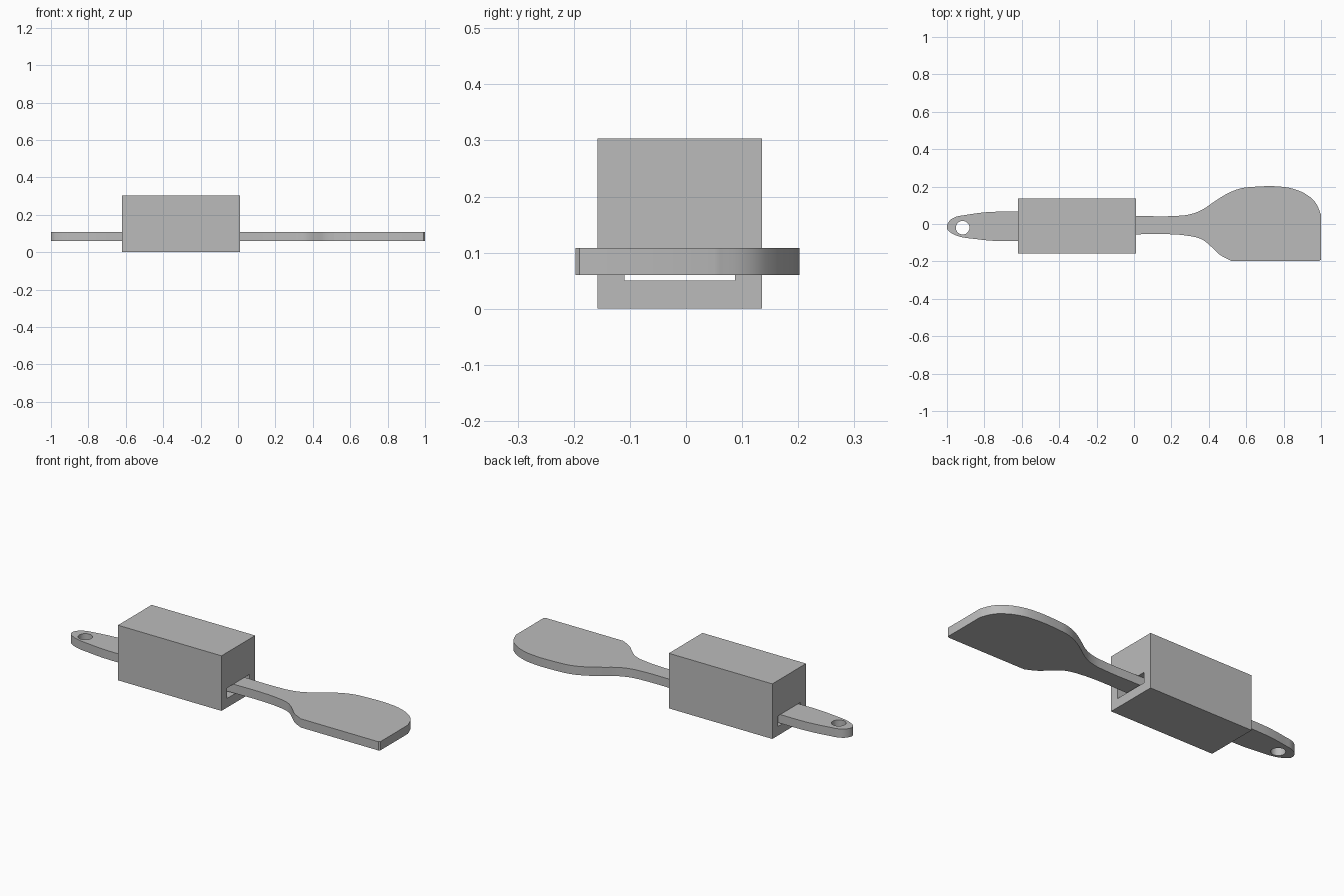
import bpy
import bmesh
import math

cube = bpy.data.objects.get("Cube")
if cube:
    bpy.data.objects.remove(cube, do_unlink=True)

grey = bpy.data.materials.new("plain grey")
grey.use_nodes = True
colour = (0.5, 0.5, 0.5, 1)
grey.diffuse_color = colour
grey.node_tree.nodes["Principled BSDF"].inputs["Base Color"].default_value = colour


def box(name, lo, hi):
    bm = bmesh.new()
    bmesh.ops.create_cube(bm, size=1)
    for v in bm.verts:
        v.co = [(a + b) / 2 + c * (b - a) for a, b, c in zip(lo, hi, v.co)]
    mesh = bpy.data.meshes.new(name)
    bm.to_mesh(mesh)
    bm.free()
    mesh.materials.append(grey)
    ob = bpy.data.objects.new(name, mesh)
    bpy.context.collection.objects.link(ob)
    return ob


def add_loop(curve, points, corners=()):
    """Closed smooth loop, with straight handles at the corner points."""
    spline = curve.splines.new('BEZIER')
    spline.bezier_points.add(len(points) - 1)
    spline.use_cyclic_u = True
    for bp, (x, y) in zip(spline.bezier_points, points):
        bp.co = (x, y, 0)
        kind = 'VECTOR' if (x, y) in corners else 'AUTO'
        bp.handle_left_type = bp.handle_right_type = kind


# Block with a slot running right through it
block = box("block", (-0.62, -0.158, 0), (0.01, 0.135, 0.303))
slot = box("slot_cutter", (-0.8, -0.11, 0.05), (0.2, 0.087, 0.1075))
slot.hide_render = True
slot.hide_set(True)
cut = block.modifiers.new("slot", 'BOOLEAN')
cut.operation = 'DIFFERENCE'
cut.solver = 'EXACT'
cut.object = slot

# Spatula: flat outline with a hanging hole, extruded
back_edge = [(-1, -0.02), (-0.99, 0.012), (-0.96, 0.035), (-0.9, 0.048),
             (-0.8, 0.062), (-0.72, 0.066), (-0.62, 0.066), (0.01, 0.043),
             (0.22, 0.043), (0.3, 0.052), (0.36, 0.074), (0.43, 0.12),
             (0.5, 0.163), (0.57, 0.19), (0.63, 0.198), (0.8, 0.198),
             (0.87, 0.182), (0.93, 0.152), (0.97, 0.115), (1, 0.05)]
front_edge = [(1, -0.19), (0.992, -0.197), (0.52, -0.197), (0.46, -0.165),
              (0.42, -0.128), (0.38, -0.093), (0.35, -0.077), (0.28, -0.062),
              (0.2, -0.055), (0.01, -0.055), (-0.62, -0.09), (-0.75, -0.09),
              (-0.85, -0.08), (-0.93, -0.068), (-0.97, -0.052), (-0.99, -0.038)]
corners = {(-0.62, 0.066), (0.01, 0.043), (1, 0.05), (1, -0.19),
           (0.992, -0.197), (0.52, -0.197), (0.01, -0.055), (-0.62, -0.09)}
hole = [(-0.916 + 0.036 * math.cos(i * math.pi / 4),
         -0.02 + 0.036 * math.sin(i * math.pi / 4)) for i in range(8)]

outline = bpy.data.curves.new("spatula", 'CURVE')
outline.dimensions = '2D'
outline.fill_mode = 'BOTH'
outline.extrude = 0.024
outline.resolution_u = 6
add_loop(outline, back_edge + front_edge, corners)
add_loop(outline, hole)
outline.materials.append(grey)
spatula = bpy.data.objects.new("spatula", outline)
spatula.location.z = 0.084
bpy.context.collection.objects.link(spatula)

# Smooth the curved rim, keep the top and bottom edges sharp
bpy.ops.object.select_all(action='DESELECT')
spatula.select_set(True)
bpy.context.view_layer.objects.active = spatula
bpy.ops.object.convert(target='MESH')
bm = bmesh.new()
bm.from_mesh(spatula.data)
bmesh.ops.remove_doubles(bm, verts=bm.verts, dist=0.0001)
bmesh.ops.recalc_face_normals(bm, faces=bm.faces)
bm.to_mesh(spatula.data)
bm.free()
bpy.ops.object.shade_smooth_by_angle(angle=math.radians(30))
